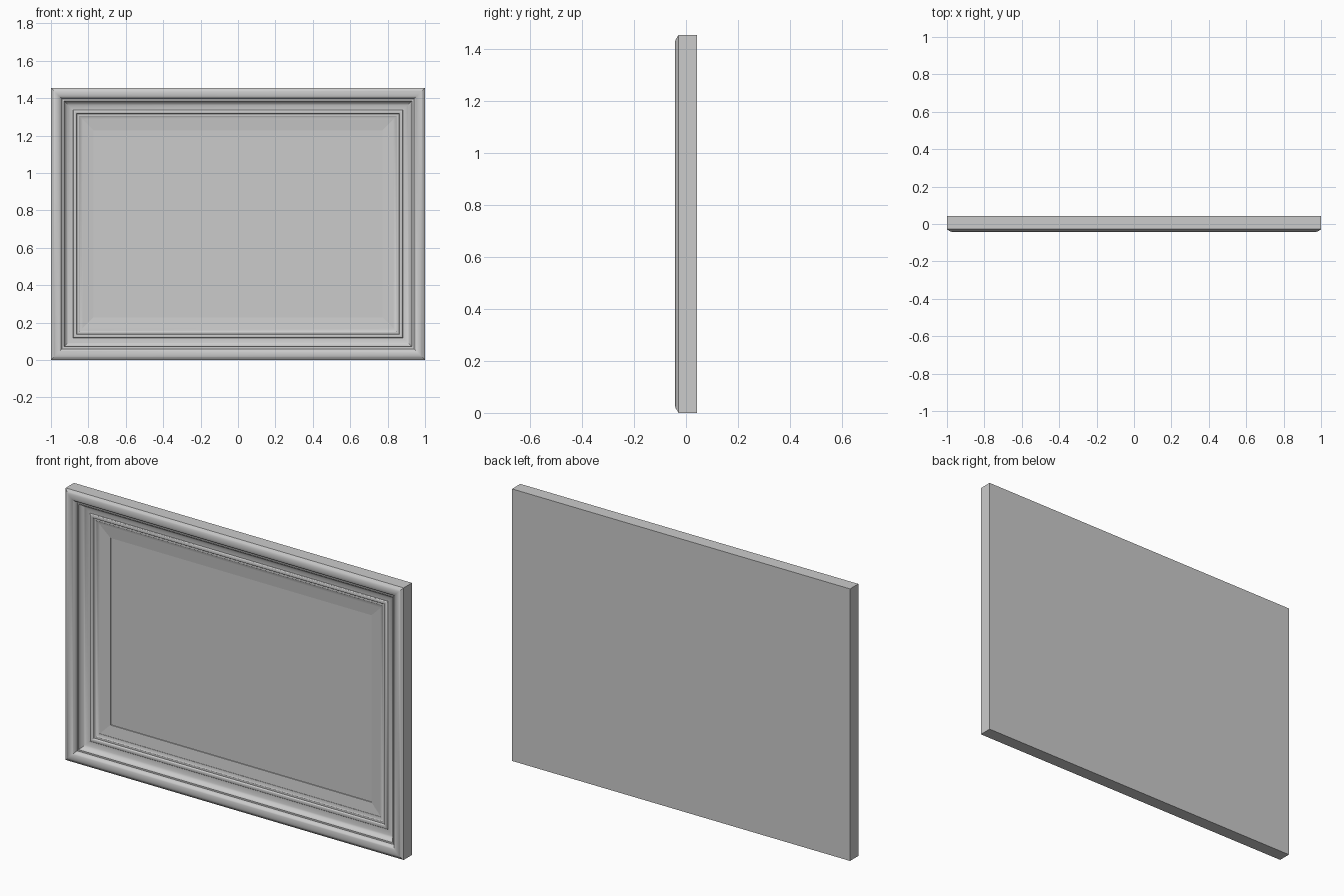
import bpy, bmesh, math

if "Cube" in bpy.data.objects:
    bpy.data.objects.remove(bpy.data.objects["Cube"])

W, H = 2.0, 1.455
BACK, SEAM = 0.042, 0.028


def rect(bm, inset, y):
    """Rectangular loop inset from the outer edge of the frame."""
    x = W / 2 - inset
    return [bm.verts.new(p) for p in ((-x, y, inset), (x, y, inset),
                                      (x, y, H - inset), (-x, y, H - inset))]


def make(name, profile, closed=False, caps=False, smooth=True):
    """Sweep an (inset, y) profile around the rectangle with mitred corners."""
    bm = bmesh.new()
    loops = [rect(bm, d, y) for d, y in profile]
    pairs = list(zip(loops, loops[1:]))
    if closed:
        pairs.append((loops[-1], loops[0]))
    for a, b in pairs:
        for i in range(4):
            j = (i + 1) % 4
            bm.faces.new((a[i], a[j], b[j], b[i]))
    if caps:
        bm.faces.new(loops[0])
        bm.faces.new(loops[-1])
    bmesh.ops.recalc_face_normals(bm, faces=bm.faces)
    mesh = bpy.data.meshes.new(name)
    bm.to_mesh(mesh)
    bm.free()
    ob = bpy.data.objects.new(name, mesh)
    bpy.context.collection.objects.link(ob)
    if smooth:
        bpy.ops.object.select_all(action='DESELECT')
        ob.select_set(True)
        bpy.context.view_layer.objects.active = ob
        bpy.ops.object.shade_smooth_by_angle(angle=math.radians(35))
    return ob


def arc(cx, cy, rx, ry, a0, a1, n):
    """Elliptical piece of a profile; 90 degrees points to the front."""
    return [(cx + rx * math.cos(math.radians(a0 + (a1 - a0) * i / n)),
             cy - ry * math.sin(math.radians(a0 + (a1 - a0) * i / n)))
            for i in range(n + 1)]


# Solid backing board, its front face is the picture surface
make("backing_board", [(0, BACK), (0, SEAM)], caps=True, smooth=False)

# Outer moulding: rounded rim, groove, then a cove falling inwards
outer = [(0, SEAM), (0, -0.028), (0.004, -0.031), (0.012, -0.036)]
outer += arc(0.030, -0.016, 0.030, 0.026, 115, 0, 10)
outer += [(0.064, -0.016), (0.065, -0.021), (0.071, -0.021)]
outer += arc(0.118, -0.021, 0.047, 0.031, 180, 270, 8)
outer += [(0.118, SEAM)]
make("outer_moulding", outer, closed=True)

# Inner bead and stepped lip
inner = [(0.118, SEAM), (0.118, 0.010)]
inner += arc(0.128, 0.008, 0.010, 0.006, 180, 0, 8)
inner += [(0.139, 0.012), (0.150, 0.012), (0.154, 0.015),
          (0.168, 0.017), (0.168, SEAM)]
make("inner_lip", inner, closed=True)

# Mat border around the picture, sloping gently inwards
make("mat_border", [(0.168, SEAM), (0.168, 0.019), (0.227, 0.025),
                    (0.228, SEAM)], closed=True, smooth=False)
